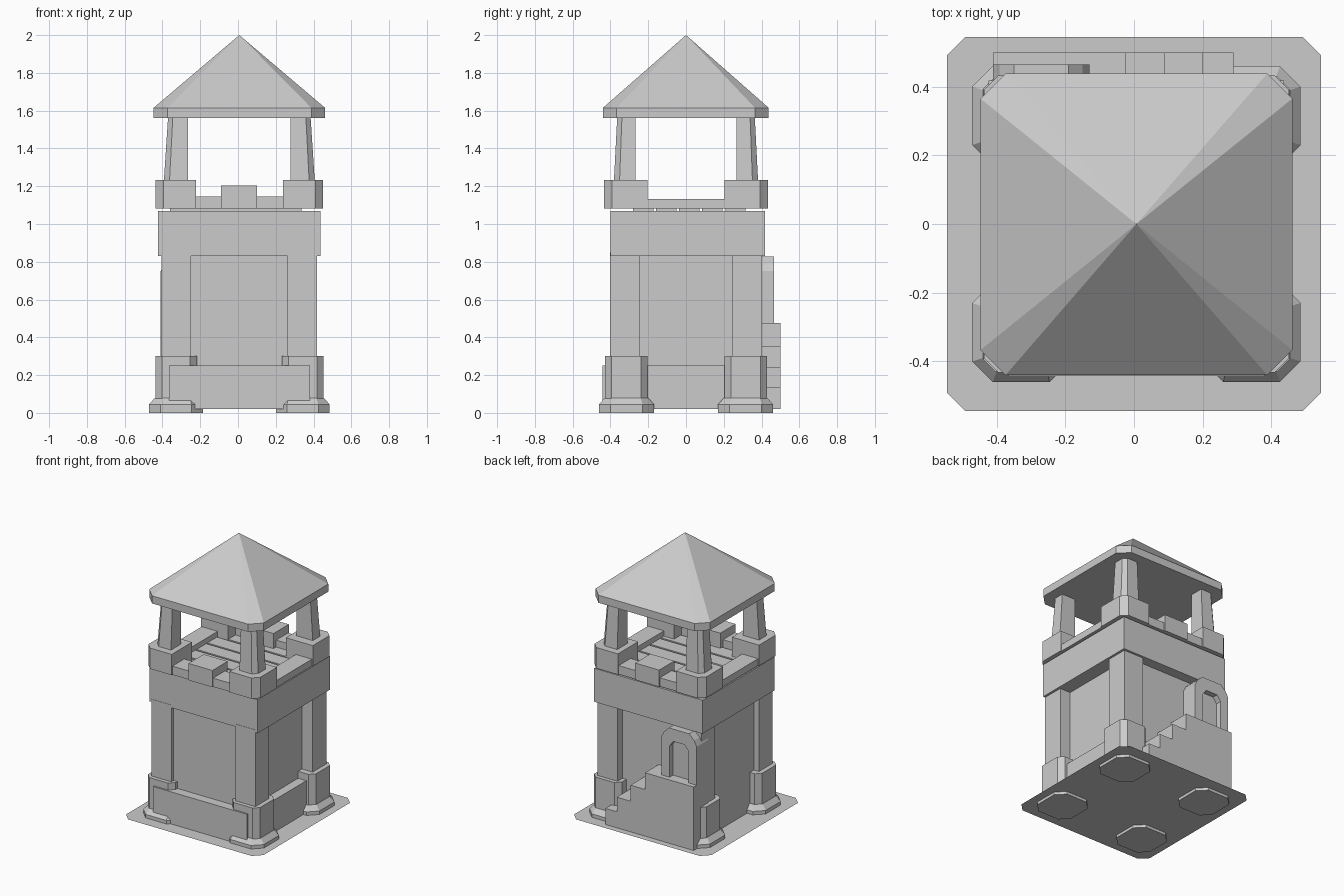
import bpy, bmesh

if "Cube" in bpy.data.objects:
    bpy.data.objects.remove(bpy.data.objects["Cube"])


def ring(x0, x1, y0, y1, z, c=(0, 0, 0, 0)):
    """Rectangle outline with chamfers for corners (front-left, front-right, back-right, back-left)."""
    a, b, d, e = c
    pairs = [((x0, y0 + a), (x0 + a, y0)), ((x1 - b, y0), (x1, y0 + b)),
             ((x1, y1 - d), (x1 - d, y1)), ((x0 + e, y1), (x0, y1 - e))]
    pts = []
    for (p, q), k in zip(pairs, c):
        pts += [p, q] if k else [p]
    return [(x, y, z) for x, y in pts]


def loft(name, rings, apex=None):
    bm = bmesh.new()
    loops = [[bm.verts.new(p) for p in r] for r in rings]
    n = len(loops[0])
    bm.faces.new(loops[0])
    for lo, hi in zip(loops, loops[1:]):
        for i in range(n):
            j = (i + 1) % n
            bm.faces.new((lo[i], lo[j], hi[j], hi[i]))
    if apex:
        tip = bm.verts.new(apex)
        for i in range(n):
            bm.faces.new((loops[-1][i], loops[-1][(i + 1) % n], tip))
    elif len(loops) > 1:
        bm.faces.new(loops[-1])
    bmesh.ops.recalc_face_normals(bm, faces=bm.faces)
    me = bpy.data.meshes.new(name)
    bm.to_mesh(me)
    bm.free()
    ob = bpy.data.objects.new(name, me)
    bpy.context.collection.objects.link(ob)
    return ob


def box(name, x0, x1, y0, y1, z0, z1):
    return loft(name, [ring(x0, x1, y0, y1, z0), ring(x0, x1, y0, y1, z1)])


def extrude_xz(name, profile, y0, y1):
    return loft(name, [[(x, y, z) for x, z in profile] for y in (y0, y1)])


CX = 0.007  # tower axis


def corner(name, sx, sy, levels, all_corners=False):
    """Corner part; levels are (inner x, outer x, inner y, outer y, z, chamfer)."""
    outer = {(-1, -1): 0, (1, -1): 1, (1, 1): 2, (-1, 1): 3}[sx, sy]
    rings = []
    for ix, ox, iy, oy, z, c in levels:
        xs = sorted((CX + sx * ix, CX + sx * ox))
        ys = sorted((sy * iy, sy * oy))
        ch = [c if all_corners or i == outer else 0 for i in range(4)]
        rings.append(ring(*xs, *ys, z, ch))
    return loft(name, rings)


# Flat ground plate
loft("ground_plate", [ring(-.545, .545, -.545, .545, .02, (.055,) * 4)])

# Four corner stacks: foot, plinth, pillar, parapet block, roof post
for sx in (-1, 1):
    for sy in (-1, 1):
        corner("foot", sx, sy, [(.193, .478, .17, .46, 0, .06), (.193, .478, .17, .46, .045, .06),
                                (.22, .447, .2, .43, .08, .04)], True)
        corner("plinth", sx, sy, [(.225, .445, .203, .43, .07, .035),
                                  (.225, .445, .203, .43, .3, .035)], True)
        corner("pillar", sx, sy, [(.255, .412, .247, .402, .28, 0),
                                  (.255, .412, .247, .402, .85, 0)])
        corner("parapet_block", sx, sy, [(.23, .444, .203, .433, 1.083, .042),
                                         (.23, .444, .203, .433, 1.232, .042)])
        corner("roof_post", sx, sy, [(.272, .4, .267, .382, 1.22, .03),
                                     (.272, .377, .267, .364, 1.57, .025)])

# Recessed main walls and the upper storey band
box("tower_walls", -.365, .335, -.375, .345, .02, .85)
box("upper_band", -.424, .436, -.4, .418, .83, 1.07)

# Low walls between the plinths
box("front_low_wall", -.365, .38, -.442, -.35, .02, .25)
box("right_low_wall", .3, .4, -.25, .25, .02, .25)

# Floor planks of the lookout
for i in range(5):
    y = -.28 + i * .122
    box("floor_plank", -.36, .335, y, y + .108, 1.06, 1.095)

# Parapet rails, with a raised block front and back
for s in (-1, 1):
    ys = sorted((s * .29, s * .425))
    box("parapet_rail", -.24, .25, *ys, 1.083, 1.145)
    ys = sorted((s * .26, s * .433))
    box("merlon", -.09, .1, *ys, 1.083, 1.203)
    xs = sorted((CX + s * .31, CX + s * .437))
    box("side_rail", *xs, -.22, .22, 1.083, 1.133)

# Pyramid roof with cut corners
c = (.073,) * 4
loft("roof", [ring(-.447, .461, -.44, .438, 1.56, c), ring(-.447, .461, -.44, .438, 1.615, c)],
     apex=(CX, 0, 2.0))

# Stairs and landing on the back
steps = [(.29, .135), (.2, .24), (.09, .355), (-.025, .475)]
profile = [(-.41, .02), (.29, .02)]
for i, (x, z) in enumerate(steps):
    nx = steps[i + 1][0] if i < 3 else -.41
    profile += [(x, z), (nx, z)]
extrude_xz("back_stairs", profile, .33, .499)

# Door frame outlining a recessed doorway
arch = [(-.13, .47), (-.13, .75), (-.15, .79), (-.19, .828), (-.35, .828),
        (-.39, .79), (-.41, .75), (-.41, .47),
        (-.345, .47), (-.345, .7), (-.315, .74), (-.225, .74), (-.195, .7), (-.195, .47)]
extrude_xz("door_frame", arch, .33, .465)
box("door", -.35, -.19, .33, .425, .47, .75)
